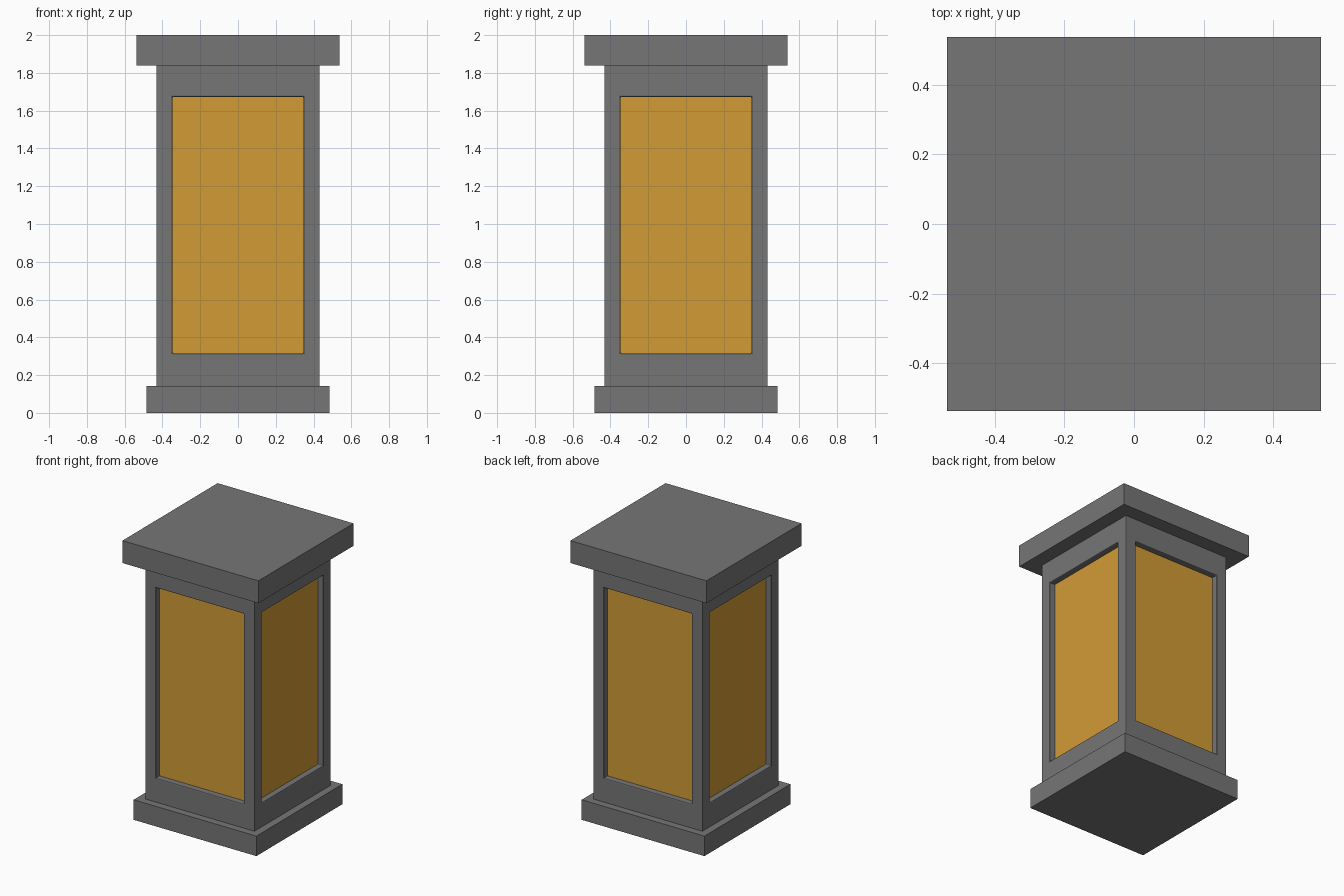
import bpy, bmesh
from math import copysign
from mathutils import Matrix

if "Cube" in bpy.data.objects:
    bpy.data.objects.remove(bpy.data.objects["Cube"])

def material(name, rgb):
    mat = bpy.data.materials.new(name)
    mat.diffuse_color = (*rgb, 1)
    mat.use_nodes = True
    mat.node_tree.nodes["Principled BSDF"].inputs["Base Color"].default_value = mat.diffuse_color
    return mat

def box(name, half, z0, z1, mat):
    """Square block centred on the z axis."""
    bm = bmesh.new()
    bmesh.ops.create_cube(bm, size=1, matrix=Matrix.Translation((0, 0, (z0 + z1) / 2))
                          @ Matrix.Diagonal((2 * half, 2 * half, z1 - z0, 1)))
    mesh = bpy.data.meshes.new(name)
    bm.to_mesh(mesh)
    bm.free()
    mesh.materials.append(mat)
    obj = bpy.data.objects.new(name, mesh)
    bpy.context.collection.objects.link(obj)
    return obj

BODY, OPENING, RECESS = 0.432, 0.346, 0.042
WIN_LOW, WIN_HIGH = 0.315, 1.673
metal = material("dark_metal", (0.18, 0.18, 0.18))
amber = material("amber", (0.645, 0.33, 0.036))

# Plinth and overhanging cap
box("base_plinth", 0.485, 0, 0.143, metal)
box("top_cap", 0.537, 1.84, 2.0, metal)

# Frame: one block with a window opening inset into each side
frame = box("lantern_frame", BODY, 0.13, 1.85, metal)
bm = bmesh.new()
bm.from_mesh(frame.data)
sides = [f for f in bm.faces if abs(f.normal.z) < 0.5]
bmesh.ops.inset_individual(bm, faces=sides, thickness=0.05)
for f in sides:
    mid = f.calc_center_median().z
    across = 1 if abs(f.normal.x) > 0.5 else 0
    for v in f.verts:
        v.co.z = WIN_HIGH if v.co.z > mid else WIN_LOW
        v.co[across] = copysign(OPENING, v.co[across])
bm.normal_update()
for f in sides:
    push = -f.normal * (RECESS + 0.005)
    back = bmesh.ops.extrude_discrete_faces(bm, faces=[f])["faces"][0]
    bmesh.ops.translate(bm, verts=back.verts, vec=push)
    bmesh.ops.delete(bm, geom=[back], context='FACES_ONLY')
bm.to_mesh(frame.data)
bm.free()

# Slightly eased frame edges
bevel = frame.modifiers.new("eased_edges", 'BEVEL')
bevel.width = 0.006
bevel.segments = 2
bevel.limit_method = 'ANGLE'

# Amber glass core, seen through all four openings
box("amber_glass", BODY - RECESS, 0.25, 1.74, amber)
